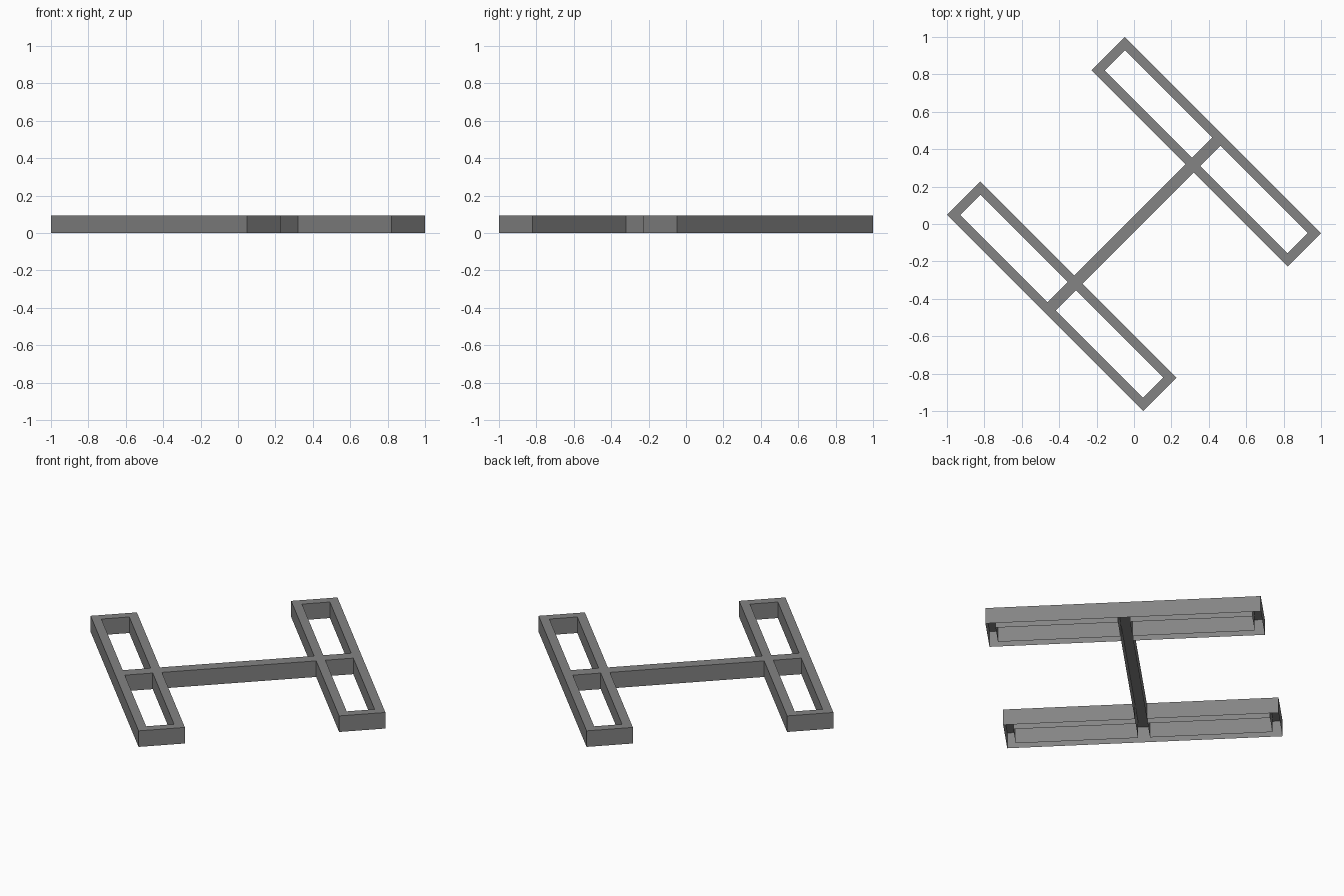
import bpy, bmesh
from math import radians
from mathutils import Matrix

if "Cube" in bpy.data.objects:
    bpy.data.objects.remove(bpy.data.objects["Cube"])

H = 0.095                              # height
U0, U1, V, T = 0.42, 0.672, 0.741, 0.05   # end frame extents and wall thickness
W = 0.032                              # half width of the connecting bar

# Plan grid: u runs along the bar, v along the end frames
us = [-U1, -U1 + T, -U0 - T, -U0, U0, U0 + T, U1 - T, U1]
vs = [-V, -V + T, -W, W, V - T, V]

bm = bmesh.new()
grid = [[bm.verts.new((u, v, H)) for v in vs] for u in us]

# Top surface: frame walls, plus the bar across the middle
for i in range(7):
    for j in range(5):
        frame_side = i in (0, 2, 4, 6)
        frame_end = j in (0, 4) and i != 3
        if frame_side or frame_end or j == 2:
            bm.faces.new((grid[i][j], grid[i + 1][j], grid[i + 1][j + 1], grid[i][j + 1]))

# Walls down to the floor; underside stays open
rim = [e for e in bm.edges if len(e.link_faces) == 1]
new = bmesh.ops.extrude_edge_only(bm, edges=rim)["geom"]
for v in new:
    if isinstance(v, bmesh.types.BMVert):
        v.co.z = 0
bmesh.ops.delete(bm, geom=[v for v in bm.verts if not v.link_faces], context='VERTS')
bmesh.ops.recalc_face_normals(bm, faces=bm.faces)
if sum(f.normal.z for f in bm.faces) < 0:
    bmesh.ops.reverse_faces(bm, faces=bm.faces)
bm.transform(Matrix.Rotation(radians(45), 4, 'Z'))

mesh = bpy.data.meshes.new("h_shaped_base")
bm.to_mesh(mesh)
bm.free()

# Dark grey finish
mat = bpy.data.materials.new("dark_grey")
mat.diffuse_color = (0.23, 0.23, 0.23, 1)
mat.use_nodes = True
mat.node_tree.nodes["Principled BSDF"].inputs["Base Color"].default_value = mat.diffuse_color
mesh.materials.append(mat)
bpy.context.collection.objects.link(bpy.data.objects.new("h_shaped_base", mesh))
